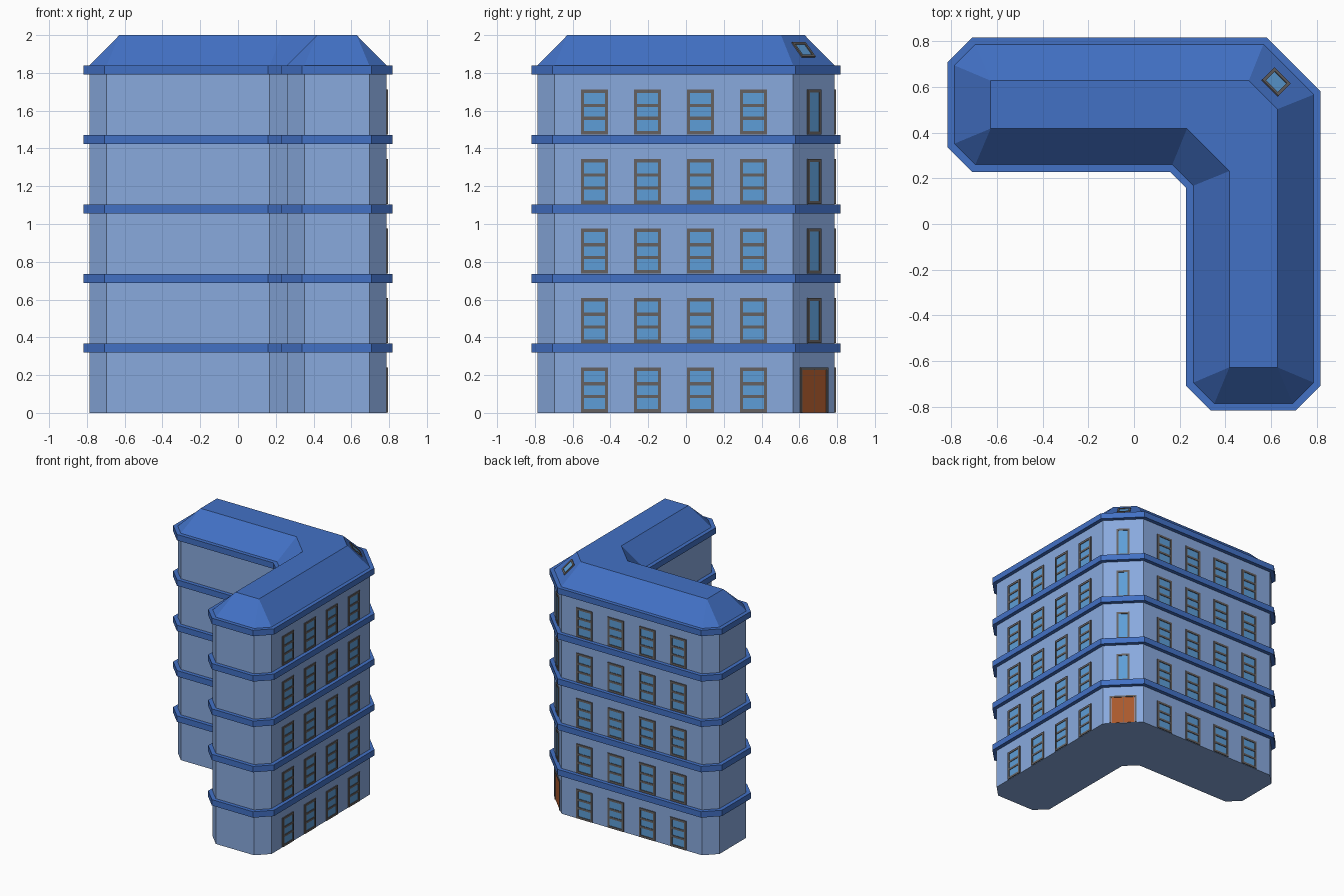
import bpy, bmesh
from mathutils import Matrix, Vector

if "Cube" in bpy.data.objects:
    bpy.data.objects.remove(bpy.data.objects["Cube"])


def material(name, rgb):
    m = bpy.data.materials.new(name)
    m.diffuse_color = (*rgb, 1)
    m.use_nodes = True
    m.node_tree.nodes["Principled BSDF"].inputs["Base Color"].default_value = m.diffuse_color
    return m


WALL = material("wall_blue", (0.25, 0.40, 0.73))
TRIM = material("roof_blue", (0.055, 0.165, 0.56))
GLASS = material("glass_blue", (0.11, 0.34, 0.68))
FRAME = material("frame_grey", (0.13, 0.12, 0.12))
WOOD = material("door_wood", (0.40, 0.10, 0.025))


def finish(bm, name, mat):
    bmesh.ops.recalc_face_normals(bm, faces=bm.faces)
    me = bpy.data.meshes.new(name)
    bm.to_mesh(me)
    bm.free()
    me.materials.append(mat)
    bpy.context.collection.objects.link(bpy.data.objects.new(name, me))


def plan(half):
    """The L plan is symmetric about the diagonal, so mirror half of it."""
    return half + [(y, x) for x, y in reversed(half)]


def loft(name, mat, low, z0, high, z1):
    bm = bmesh.new()
    a = [bm.verts.new((x, y, z0)) for x, y in low]
    b = [bm.verts.new((x, y, z1)) for x, y in high]
    n = len(a)
    bm.faces.new(a)
    bm.faces.new(b)
    for i in range(n):
        j = (i + 1) % n
        bm.faces.new((a[i], a[j], b[j], b[i]))
    bmesh.ops.remove_doubles(bm, verts=bm.verts, dist=0.0005)
    finish(bm, name, mat)


wall = plan([(0.168, 0.26), (-0.695, 0.26), (-0.787, 0.352),
             (-0.787, 0.695), (-0.695, 0.787), (0.567, 0.787)])
band = plan([(0.158, 0.228), (-0.708, 0.228), (-0.818, 0.338),
             (-0.818, 0.708), (-0.708, 0.818), (0.58, 0.818)])
ridge = plan([(0.232, 0.418), (-0.628, 0.418), (-0.628, 0.418),
              (-0.628, 0.628), (-0.628, 0.628), (0.503, 0.628)])

FLOOR = 0.368
# Wall body, floor bands and hipped roof
loft("walls", WALL, wall, 0, wall, 1.81)
for i in range(5):
    z = 0.32 + FLOOR * i
    loft(f"floor_band_{i + 1}", TRIM, band, z, band, z + 0.048)
loft("roof", TRIM, wall, 1.84, ridge, 2.0)

frames, panes, doors = bmesh.new(), bmesh.new(), bmesh.new()


def box(bm, m, x0, x1, z0, z1, depth):
    """Plate on a facade: local x across, z up, y outward."""
    t = Matrix.Translation(((x0 + x1) / 2, depth / 2 - 0.005, (z0 + z1) / 2))
    s = Matrix.Diagonal((x1 - x0, depth + 0.01, z1 - z0, 1))
    bmesh.ops.create_cube(bm, size=1, matrix=m @ t @ s)


def facade(origin, across, out):
    u, n = Vector(across).normalized(), Vector(out).normalized()
    m = Matrix((u, n, n.cross(u) if n.cross(u).z > 0 else u.cross(n))).transposed().to_4x4()
    return Matrix.Translation(origin) @ m


def window(m, w, h, t=0.02, bars=0, fill=panes, leaves=1, sill=True):
    for s in (-1, 1):
        a, b = sorted((s * w / 2, s * (w / 2 - t)))
        box(frames, m, a, b, 0, h, 0.007)
    box(frames, m, -w / 2 + t, w / 2 - t, h - t, h, 0.007)
    z0 = t if sill else 0
    if sill:
        box(frames, m, -w / 2 + t, w / 2 - t, 0, t, 0.007)
    for i in range(bars):
        z = z0 + (h - t - z0) * (i + 1) / (bars + 1)
        box(frames, m, -w / 2 + t, w / 2 - t, z - t / 2, z + t / 2, 0.006)
    step = (w - 2 * t) / leaves
    for i in range(leaves):
        x = -w / 2 + t + i * step
        gap = 0.002 if leaves > 1 else 0
        box(fill, m, x + gap, x + step - gap, z0, h - t, 0.002)
    if leaves > 1:
        box(frames, m, -0.003, 0.003, z0, h - t, 0.001)


for i in range(5):
    z = 0.003 + FLOOR * i
    # Sash windows on the right and back faces
    for c in (-0.485, -0.204, 0.077, 0.358):
        window(facade((0.787, c, z), (0, 1, 0), (1, 0, 0)), 0.144, 0.236, 0.017, bars=2)
        window(facade((c, 0.787, z), (1, 0, 0), (0, 1, 0)), 0.144, 0.236, 0.017, bars=2)
    # Cut-off corner: double door below, narrow windows above
    corner = facade((0.677, 0.677, z), (-1, 1, 0), (1, 1, 0))
    if i == 0:
        window(corner, 0.208, 0.236, 0.013, fill=doors, leaves=2, sill=False)
    else:
        window(corner, 0.1, 0.236, 0.015)

# Skylight on the corner slope of the roof
window(facade((0.6475, 0.6475, 1.883), (-1, 1, 0), (0.5, 0.5, 0.7071)), 0.1, 0.107, 0.014)

finish(frames, "window_frames", FRAME)
finish(panes, "window_panes", GLASS)
finish(doors, "entrance_doors", WOOD)
